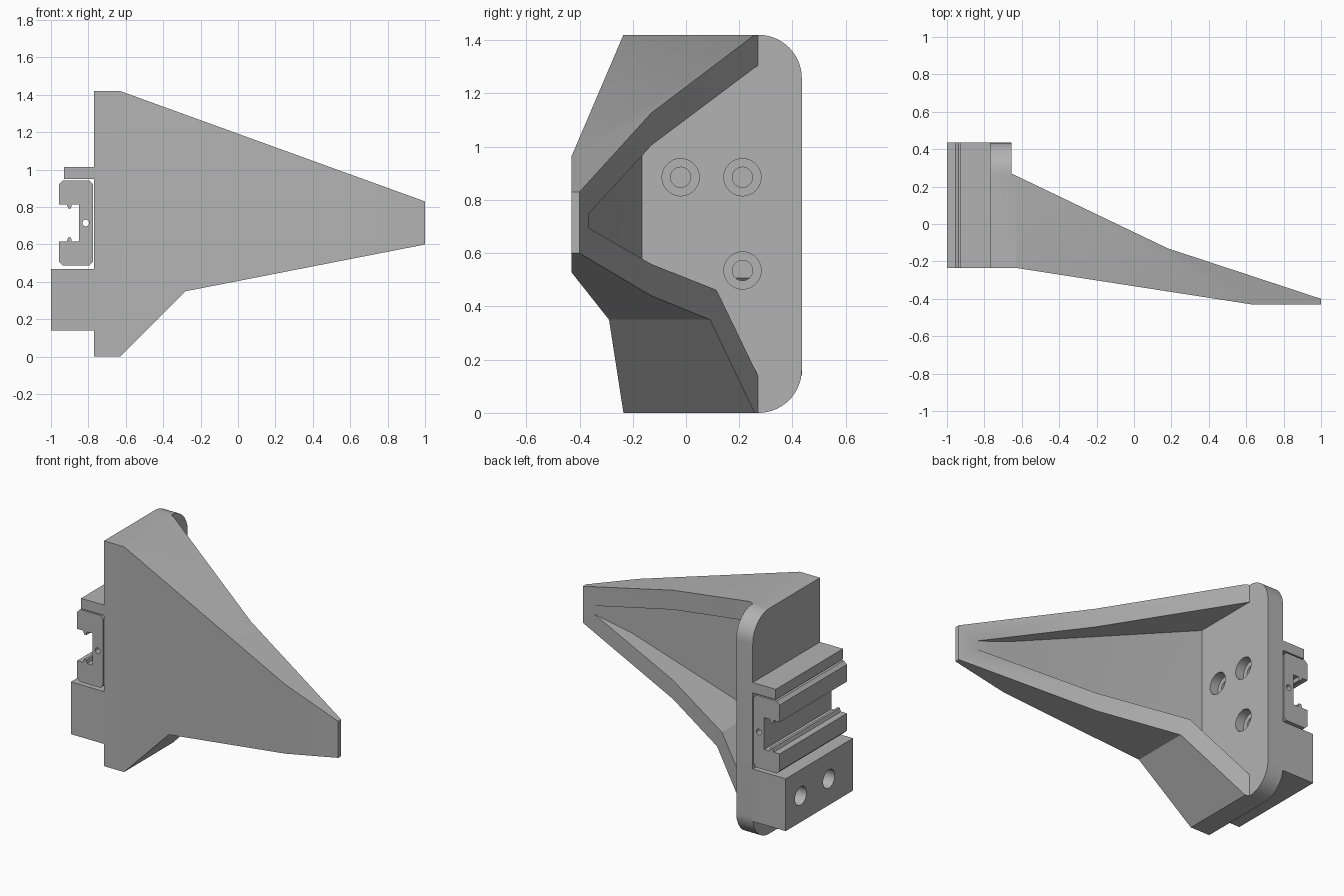
import bpy, bmesh, math
from mathutils import Vector

cube = bpy.data.objects.get("Cube")
if cube:
    bpy.data.objects.remove(cube, do_unlink=True)

grey = bpy.data.materials.new("neutral_grey")
grey.use_nodes = True
COLOR = (0.45, 0.45, 0.45, 1)
grey.diffuse_color = COLOR
grey.node_tree.nodes["Principled BSDF"].inputs["Base Color"].default_value = COLOR

# Maps (profile u, profile v, depth) to world for each extrusion axis
AXES = {"x": lambda u, v, d: (d, u, v),
        "y": lambda u, v, d: (u, d, v),
        "z": lambda u, v, d: (u, v, d)}


def prism(name, axis, points, lo, hi):
    """Extrude a closed profile along an axis."""
    bm = bmesh.new()
    place = AXES[axis]
    face = bm.faces.new([bm.verts.new(place(u, v, lo)) for u, v in points])
    side = bmesh.ops.extrude_face_region(bm, geom=[face])["geom"]
    shift = Vector(place(0, 0, hi - lo))
    bmesh.ops.translate(bm, vec=shift, verts=[g for g in side if isinstance(g, bmesh.types.BMVert)])
    bmesh.ops.recalc_face_normals(bm, faces=bm.faces)
    mesh = bpy.data.meshes.new(name)
    bm.to_mesh(mesh)
    bm.free()
    mesh.materials.append(grey)
    obj = bpy.data.objects.new(name, mesh)
    bpy.context.collection.objects.link(obj)
    return obj


def arc(u, v, r, start, end, n):
    return [(u + r * math.cos(math.radians(start + (end - start) * i / n)),
             v + r * math.sin(math.radians(start + (end - start) * i / n))) for i in range(n + 1)]


def circle(u, v, r):
    return arc(u, v, r, 0, 360, 32)[:-1]


def box(u0, u1, v0, v1):
    return [(u0, v0), (u1, v0), (u1, v1), (u0, v1)]


def combine(obj, operation, other):
    """Apply a boolean and remove the helper."""
    mod = obj.modifiers.new("cut", "BOOLEAN")
    mod.operation, mod.solver, mod.object = operation, "EXACT", other
    bpy.ops.object.select_all(action="DESELECT")
    bpy.context.view_layer.objects.active = obj
    obj.select_set(True)
    bpy.ops.object.modifier_apply(modifier=mod.name)
    bpy.data.objects.remove(other, do_unlink=True)


WALL, FACE = -0.77, -0.655      # outer and inner side of the mounting plate
FRONT, BACK = -0.235, 0.435
TOP, MID = 1.42, 0.715

# Tapered arm with its mounting plate: side, plan and end outlines intersected
arm = prism("tapered_arm", "y", [(WALL, -0.14), (-0.28, 0.35), (1, 0.6), (1, 0.83), (WALL, 1.471)], -1, 1)
plan = [(-0.9, FRONT), (-0.63, FRONT), (0.63, -0.43), (1.05, -0.43), (1.05, -0.4165),
        (0.18, -0.13), (FACE, 0.27), (FACE, BACK), (-0.9, BACK)]
combine(arm, "INTERSECT", prism("plan", "z", plan, -0.5, 2))
R = 0.163
end = [(-0.8, 0)] + arc(BACK - R, R, R, -90, 0, 16) + arc(BACK - R, TOP - R, R, 0, 90, 16) + [(-0.8, TOP)]
combine(arm, "INTERSECT", prism("end", "x", end, -2, 2))

# Hollow on the back of the arm, leaving a rim and a thin front wall
hollow = prism("hollow", "y", [(FACE, 0.14), (-0.331, 0.462), (0.95, 0.705), (0.95, 0.728), (FACE, 1.305)], -0.9, 0.6)
combine(hollow, "INTERSECT", prism("floor", "z", [(-0.655, -0.165), (0.63, -0.367), (1.1, -0.367),
                                                 (1.1, 0.5), (-0.655, 0.5)], -0.2, 1.6))
combine(arm, "DIFFERENCE", hollow)

# Counterbored screw holes through the plate
for y, z in ((-0.02, 0.885), (0.212, 0.885), (0.212, 0.535)):
    combine(arm, "DIFFERENCE", prism("bore", "x", circle(y, z, 0.07), FACE - 0.06, FACE + 0.1))
    combine(arm, "DIFFERENCE", prism("hole", "x", circle(y, z, 0.038), -0.9, FACE))

# Lower block with two blind holes, and the ledge over the rail
block = prism("lower_block", "y", box(-1, WALL, 0.14, 0.47), FRONT, BACK)
for y in (0.285, 0.005):
    combine(block, "DIFFERENCE", prism("hole", "x", circle(y, 0.305, 0.058), -1.1, -0.84))
ledge = prism("upper_ledge", "y", box(-0.93, WALL, 0.95, 1.015), FRONT, BACK)

# Slotted rail: half outline mirrored about its middle height
half = [(-0.85, 0.1), (-0.888, 0.1), (-0.893, 0.078), (-0.908, 0.078), (-0.916, 0.1), (-0.957, 0.1),
        (-0.957, 0.208), (-0.937, 0.228), (-0.795, 0.228), (-0.776, 0.208)]
outline = [(x, MID + h) for x, h in half] + [(x, MID - h) for x, h in reversed(half)]
rail = prism("slotted_rail", "y", outline, FRONT, BACK)
combine(rail, "DIFFERENCE", prism("hole", "y", circle(-0.814, MID, 0.018), -0.5, 0.6))

for obj in (arm, block, ledge, rail):
    bpy.ops.object.select_all(action="DESELECT")
    bpy.context.view_layer.objects.active = obj
    obj.select_set(True)
    bpy.ops.object.shade_smooth_by_angle(angle=math.radians(20))
